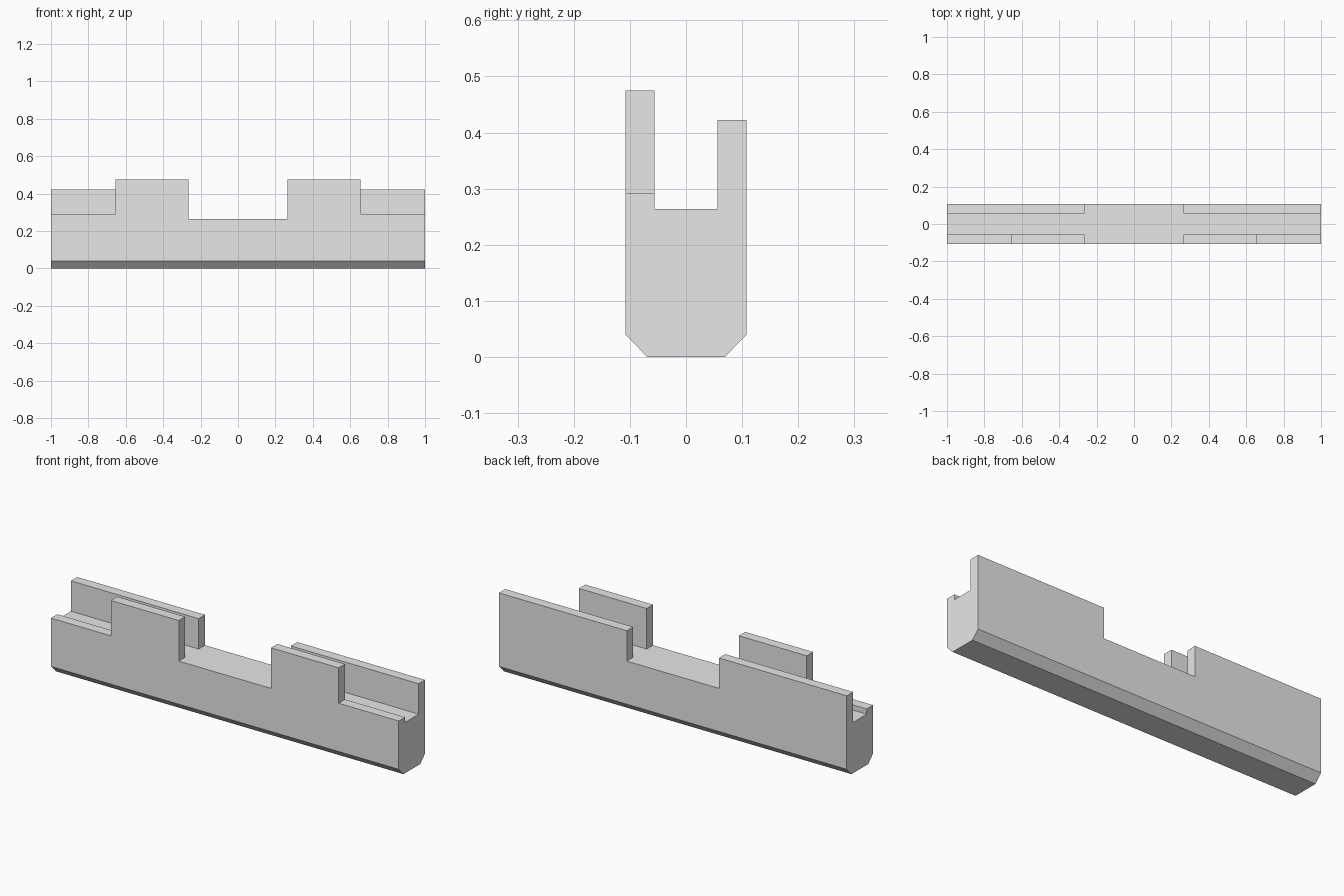
import bpy
import bmesh

if "Cube" in bpy.data.objects:
    bpy.data.objects.remove(bpy.data.objects["Cube"], do_unlink=True)

# Single plain grey
GREY = (0.8, 0.8, 0.8, 1.0)
grey = bpy.data.materials.new("light grey")
grey.use_nodes = True
grey.diffuse_color = GREY
grey.node_tree.nodes["Principled BSDF"].inputs["Base Color"].default_value = GREY

# Main dimensions
HALF_LEN, HALF_WIDTH = 1.0, 0.108
SLOT, FLOOR = 0.056, 0.264           # channel half width and floor height
FRONT_TOP, BACK_TOP = 0.475, 0.422   # wall heights
STEP_TOP = 0.291                     # low end of the front wall
GAP, STEP_X = 0.265, 0.655           # centre gap and start of the low ends
CHAMFER_Y, CHAMFER_Z = 0.069, 0.04


def extrude_section(name, section, x0, x1):
    """Extrude a (y, z) outline from x0 to x1."""
    bm = bmesh.new()
    face = bm.faces.new([bm.verts.new((x0, y, z)) for y, z in section])
    ext = bmesh.ops.extrude_face_region(bm, geom=[face])
    moved = [v for v in ext["geom"] if isinstance(v, bmesh.types.BMVert)]
    bmesh.ops.translate(bm, vec=(x1 - x0, 0, 0), verts=moved)
    bmesh.ops.recalc_face_normals(bm, faces=bm.faces[:])
    mesh = bpy.data.meshes.new(name)
    bm.to_mesh(mesh)
    bm.free()
    mesh.materials.append(grey)
    obj = bpy.data.objects.new(name, mesh)
    bpy.context.collection.objects.link(obj)
    return obj


def cut_box(target, x0, x1, y0, y1, z0, z1):
    """Subtract a box from the target and remove the cutter."""
    cutter = extrude_section("cutter", [(y0, z0), (y1, z0), (y1, z1), (y0, z1)], x0, x1)
    cutter.hide_render = True
    mod = target.modifiers.new("cut", "BOOLEAN")
    mod.operation, mod.solver, mod.object = "DIFFERENCE", "EXACT", cutter
    bpy.context.view_layer.objects.active = target
    bpy.ops.object.modifier_apply(modifier=mod.name)
    bpy.data.objects.remove(cutter, do_unlink=True)


# Channel bar: U section with chamfered bottom edges and uneven walls
rail = extrude_section("channel_bar", [
    (-CHAMFER_Y, 0), (CHAMFER_Y, 0), (HALF_WIDTH, CHAMFER_Z),
    (HALF_WIDTH, BACK_TOP), (SLOT, BACK_TOP), (SLOT, FLOOR),
    (-SLOT, FLOOR), (-SLOT, FRONT_TOP), (-HALF_WIDTH, FRONT_TOP),
    (-HALF_WIDTH, CHAMFER_Z)], -HALF_LEN, HALF_LEN)

# Centre gap through both walls, down to the channel floor
cut_box(rail, -GAP, GAP, -0.2, 0.2, FLOOR, 0.6)

# Lowered ends of the front wall
for side in (-1, 1):
    x0, x1 = sorted((side * STEP_X, side * 1.1))
    cut_box(rail, x0, x1, -0.2, 0, STEP_TOP, 0.6)
